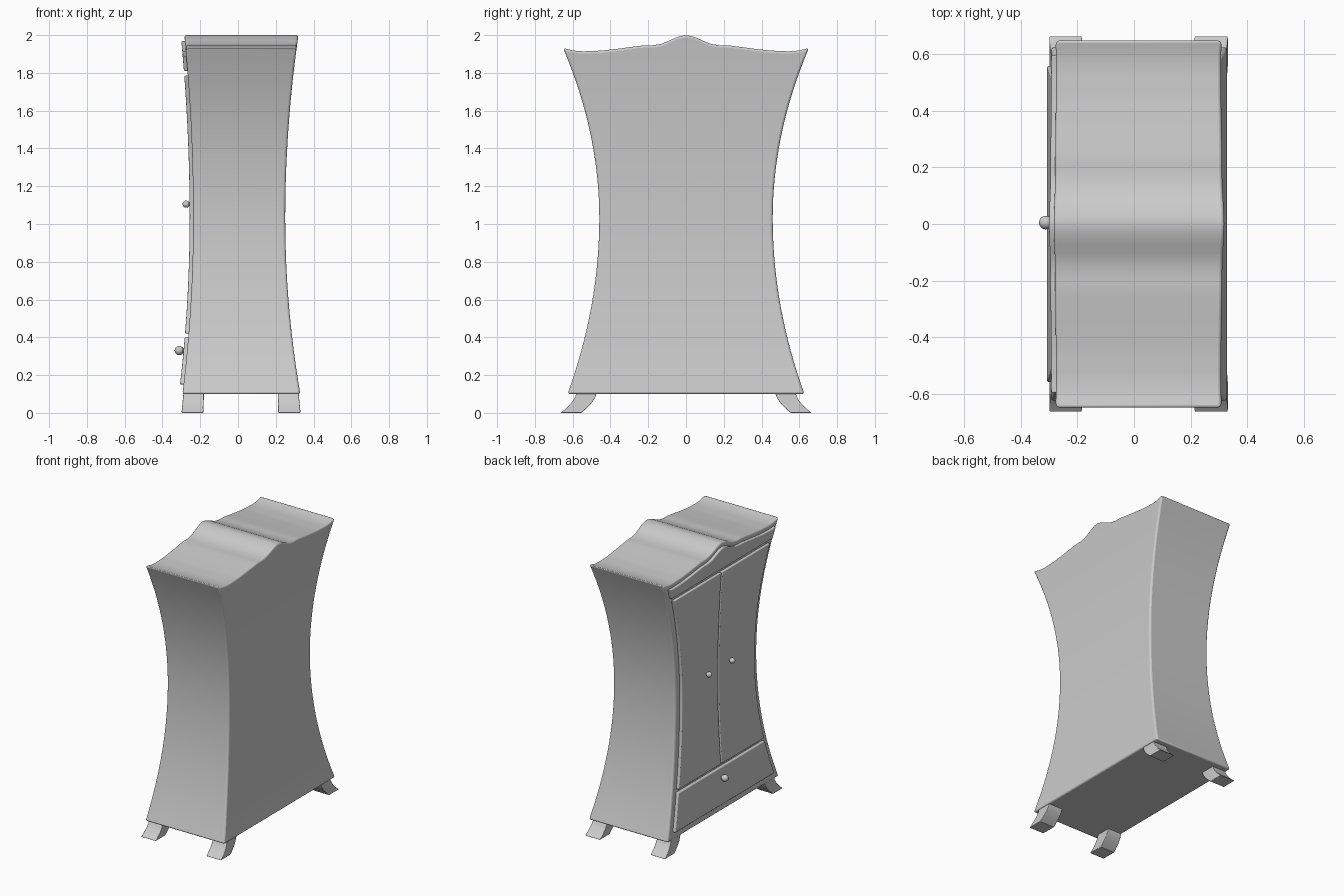
import bpy, bmesh, math
from mathutils import Matrix, Vector

cube = bpy.data.objects.get("Cube")
if cube:
    bpy.data.objects.remove(cube, do_unlink=True)

grey = bpy.data.materials.new("plain grey")
grey.use_nodes = True
COLOUR = (0.6, 0.6, 0.6, 1)
grey.diffuse_color = COLOUR
grey.node_tree.nodes["Principled BSDF"].inputs["Base Color"].default_value = COLOUR

BASE = 0.1


# Waisted outlines of the cabinet
def flare(z, waist, low, high, mid=1.03, top=1.93):
    if z < mid:
        return waist + (low - waist) * ((mid - z) / (mid - BASE)) ** 2
    return waist + (high - waist) * ((z - mid) / (top - mid)) ** 2


def half_width(z):
    return flare(z, 0.459, 0.627, 0.65)


def front_x(z):
    return -flare(z, 0.237, 0.294, 0.284, top=2)


def back_x(z):
    return flare(z, 0.25, 0.33, 0.32, top=2)


# Wavy cornice height across the width
CREST = [(0, 2.0), (0.04, 1.992), (0.12, 1.956), (0.17, 1.946), (0.23, 1.945),
         (0.35, 1.929), (0.45, 1.918), (0.55, 1.914), (0.6, 1.918), (0.66, 1.934)]


def crest(y):
    y = min(abs(y), 0.66)
    for (a, za), (b, zb) in zip(CREST, CREST[1:]):
        if y <= b:
            return za + (zb - za) * (y - a) / (b - a)


def finish(name, bm, bevel=0):
    bmesh.ops.recalc_face_normals(bm, faces=bm.faces)
    mesh = bpy.data.meshes.new(name)
    bm.to_mesh(mesh)
    bm.free()
    mesh.materials.append(grey)
    ob = bpy.data.objects.new(name, mesh)
    bpy.context.collection.objects.link(ob)
    bpy.ops.object.select_all(action="DESELECT")
    ob.select_set(True)
    bpy.context.view_layer.objects.active = ob
    if bevel:
        mod = ob.modifiers.new("soft edges", "BEVEL")
        mod.width, mod.segments = bevel, 3
        mod.angle_limit = math.radians(50)
    bpy.ops.object.shade_smooth_by_angle(angle=math.radians(35))
    return ob


# Subdivided block: shape(u, v, w) maps unit coordinates to a position
def block(name, nu, nv, shape, bevel=0):
    bm = bmesh.new()
    bmesh.ops.create_grid(bm, x_segments=nu, y_segments=nv, size=0.5)
    ext = bmesh.ops.extrude_face_region(bm, geom=bm.faces[:], use_keep_orig=True)
    for g in ext["geom"]:
        if isinstance(g, bmesh.types.BMVert):
            g.co.z = 1
    for v in bm.verts:
        v.co = shape(v.co.x + 0.5, v.co.y + 0.5, v.co.z)
    return finish(name, bm, bevel)


# Carcass with curved sides, front, back and roof
def carcass(u, v, w):
    s = 2 * u - 1
    z = BASE + v * (crest(s * 0.65) - BASE)
    return Vector((back_x(z) if w else front_x(z), s * half_width(z), z))


block("cabinet_body", 52, 32, carcass, 0.012)


# Raised front panels that follow the curved front
def panel(name, side0, side1, z0, top, nu, nv, inset=0.05, gap=0.004):
    def shape(u, v, w):
        s = side0 + (side1 - side0) * u
        z1 = top(s * 0.6)
        z = z0 + v * (z1 - z0)
        y = s * (half_width(z) - inset)
        if side0 == 0:
            y += gap * (1 - u)
        if side1 == 0:
            y -= gap * u
        return Vector((front_x(z) + (0.01 if w else -0.019), y, z))
    return block(name, nu, nv, shape, 0.006)


panel("drawer_front", -1, 1, 0.15, lambda y: 0.4, 4, 6)
panel("right_hand_door", -1, 0, 0.42, lambda y: 1.785, 2, 24)
panel("left_hand_door", 0, 1, 0.42, lambda y: 1.785, 2, 24)
panel("cornice_panel", -1, 1, 1.81, lambda y: crest(y) - 0.032, 48, 4, inset=0.035)


# Splayed feet
def foot(name, x0, x1, toe, side):
    def shape(u, v, w):
        t = 1 - v
        y = 0.472 + 0.108 * u + 0.084 * t ** 1.8
        x = (x1 if w else x0) + toe * t * (1 if w == (toe > 0) else 0.3)
        return Vector((x, side * y, 0.115 * v))
    block(name, 1, 8, shape, 0.004)


for side, label in ((1, "left"), (-1, "right")):
    foot("door_side_foot_" + label, -0.288, -0.18, -0.011, side)
    foot("back_side_foot_" + label, 0.21, 0.32, 0.011, side)


# Round knobs on short necks
def knob(name, y, z, r):
    surface = front_x(z) - 0.019
    bm = bmesh.new()
    bmesh.ops.create_uvsphere(bm, u_segments=20, v_segments=12, radius=r,
                              matrix=Matrix.Translation((surface - r * 0.95, y, z)))
    neck = Matrix.Translation((surface, y, z)) @ Matrix.Rotation(math.pi / 2, 4, "Y")
    bmesh.ops.create_cone(bm, cap_ends=True, segments=16, radius1=r * 0.55,
                          radius2=r * 0.55, depth=r, matrix=neck)
    finish(name, bm)


knob("door_knob_left", 0.13, 1.105, 0.019)
knob("door_knob_right", -0.13, 1.105, 0.019)
knob("drawer_knob", 0.005, 0.33, 0.024)
